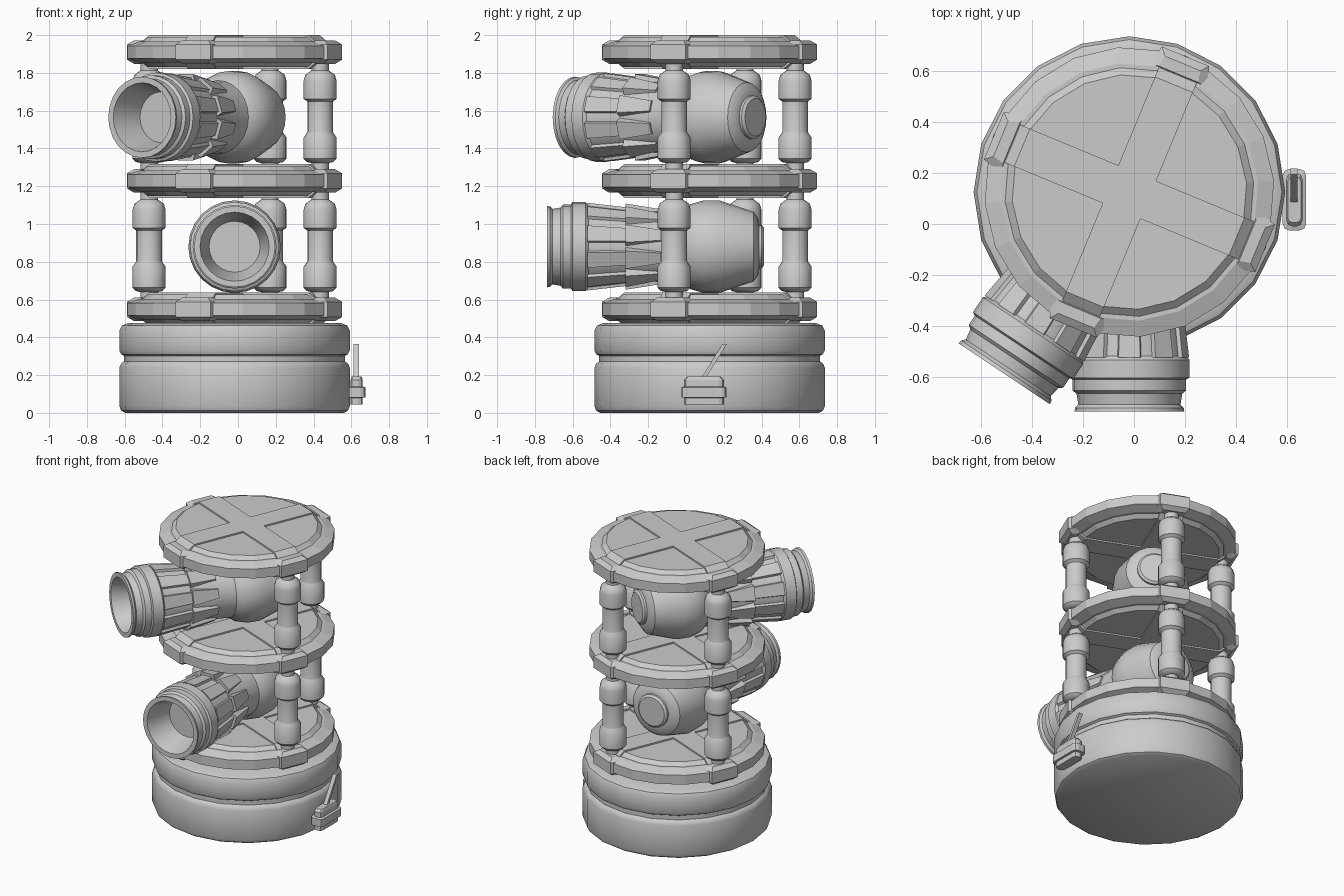
import bpy, bmesh
from math import sin, cos, pi, radians
from mathutils import Matrix, Vector

if "Cube" in bpy.data.objects:
    bpy.data.objects.remove(bpy.data.objects["Cube"])

CX, CY = -0.018, 0.125          # axis of the tower
ARM = radians(-22.5)            # turn of the cross on every deck


def loft(name, stacks, matrix=Matrix(), smooth=None):
    """Skin each stack of equal-length point loops, capping both ends."""
    bm = bmesh.new()
    for layers in stacks:
        rings = [[bm.verts.new(matrix @ Vector(p)) for p in ring] for ring in layers]
        n = len(rings[0])
        for a, b in zip(rings, rings[1:]):
            for i in range(n):
                j = (i + 1) % n
                bm.faces.new((a[i], a[j], b[j], b[i]))
        bm.faces.new(rings[0][::-1])
        bm.faces.new(rings[-1])
    bmesh.ops.recalc_face_normals(bm, faces=bm.faces)
    mesh = bpy.data.meshes.new(name)
    bm.to_mesh(mesh)
    bm.free()
    ob = bpy.data.objects.new(name, mesh)
    bpy.context.collection.objects.link(ob)
    if smooth:
        bpy.ops.object.select_all(action='DESELECT')
        ob.select_set(True)
        bpy.context.view_layer.objects.active = ob
        bpy.ops.object.shade_smooth_by_angle(angle=radians(smooth))
    return ob


def lathe(profile, n, turn=0.0):
    return [[(r * cos(turn + 2 * pi * i / n), r * sin(turn + 2 * pi * i / n), z)
             for i in range(n)] for r, z in profile]


def spun(layers, angle):
    rot = Matrix.Rotation(angle, 3, 'Z')
    return [[rot @ Vector(p) for p in ring] for ring in layers]


def at(x, y, z):
    return Matrix.Translation((x, y, z))


# round base with a groove
loft("base", [lathe([(.58, 0), (.60, .012), (.61, .035), (.61, .24), (.60, .262), (.585, .272),
                     (.585, .302), (.60, .31), (.61, .33), (.61, .435), (.597, .462),
                     (.565, .475)], 20, pi / 2)], at(CX, CY, 0), 35)


# decks: faceted plate, raised cross on both faces, four rim clamps
def plus(size, z, w=.08):
    pts = []
    for k in range(4):
        c, s = cos(k * pi / 2), sin(k * pi / 2)
        for x, y in ((w, -w), (size, -w), (size, w)):
            pts.append((x * c - y * s, x * s + y * c, z))
    return pts


def clamp():
    def ring(r0, r1, w0, w1, z):
        return [(r0, -w0, z), (r1, -w1, z), (r1, w1, z), (r0, w0, z)]
    return [ring(.50, .545, .085, .075, -.062), ring(.49, .575, .125, .10, -.04),
            ring(.49, .575, .125, .10, .04), ring(.50, .545, .085, .075, .062)]


for label, z in (("lower", .548), ("middle", 1.228), ("top", 1.91)):
    place = at(CX, CY, z) @ Matrix.Rotation(ARM, 4, 'Z')
    half = [(.46, .08), (.488, .056), (.505, .056), (.568, .033)]
    loft(label + "_deck", [lathe([(r, -h) for r, h in half] + half[::-1], 20, pi / 20)], place)
    loft(label + "_deck_cross", [[plus(.455, -.09), plus(.495, -.058),
                                  plus(.495, .058), plus(.455, .09)]], place)
    loft(label + "_deck_clamps", [spun(clamp(), k * pi / 2) for k in range(4)], place)

# three posts per level, each with two rounded sleeves
post = [(.046, -.30), (.046, -.245), (.07, -.24), (.0875, -.222), (.0875, -.11), (.07, -.086),
        (.068, -.08), (.068, .08), (.07, .082), (.0875, .095), (.0875, .19), (.078, .222),
        (.05, .242), (.046, .245), (.046, .30)]
for level, z in (("lower", .885), ("upper", 1.568)):
    for k, side in enumerate(("right", "back", "left")):
        a = ARM + k * pi / 2
        loft(f"{level}_{side}_post", [lathe(post, 16)],
             at(CX + .49 * cos(a), CY + .49 * sin(a), z), 40)


# spotlights: lathed shell plus two rings of tapered fins
def fin(t0, t1, r0, r1, w0, w1, depth):
    def ring(t, r, w):
        return [(r - depth, -w, t), (r, -w * .85, t), (r, w * .85, t), (r - depth, w, t)]
    return [ring(t0, r0, w0), ring(t1, r1, w1)]


shell = [(.10, -.264), (.115, -.252), (.115, -.238), (.15, -.234), (.185, -.21), (.245, -.03),
         (.245, .055), (.225, .125), (.195, .16), (.188, .28), (.198, .47), (.221, .665),
         (.236, .68), (.236, .75), (.222, .757), (.222, .80), (.207, .812), (.20, .855),
         (.213, .868), (.215, .883), (.183, .883), (.17, .84), (.135, .70)]
for label, z, turn in (("lower", .88, 0), ("upper", 1.565, -33.7)):
    place = at(CX, .148, z) @ Matrix.Rotation(radians(turn), 4, 'Z') @ Matrix.Rotation(pi / 2, 4, 'X')
    loft(label + "_spotlight", [lathe(shell, 24)], place, 32)
    fins = []
    for k in range(10):
        a = 2 * pi * (k + .5) / 10
        fins.append(spun(fin(.28, .468, .198, .228, .034, .058, .045), a))
        fins.append(spun(fin(.46, .67, .208, .232, .042, .05, .03), a))
    loft(label + "_spotlight_fins", fins, place)


# switch box with lever on the right of the base
def rounded(hx, hy, z, r=.025):
    return [(sx * (hx - r) + r * cos(q + d), sy * (hy - r) + r * sin(q + d), z)
            for sx, sy, q in ((1, 1, 0), (-1, 1, pi / 2), (-1, -1, pi), (1, -1, 1.5 * pi))
            for d in (0, pi / 4, pi / 2)]


loft("switch_box", [[rounded(.032, .105, .045), rounded(.032, .105, .08), rounded(.046, .12, .082),
                     rounded(.046, .12, .135), rounded(.032, .105, .14), rounded(.032, .105, .175),
                     rounded(.026, .09, .192, .02)]], at(.628, .095, 0))
lever = [[(-.014, y - .012, z), (.014, y - .012, z), (.014, y + .012, z), (-.014, y + .012, z)]
         for y, z in ((.09, .18), (.205, .365))]
loft("switch_lever", [lever], at(.626, 0, 0))
